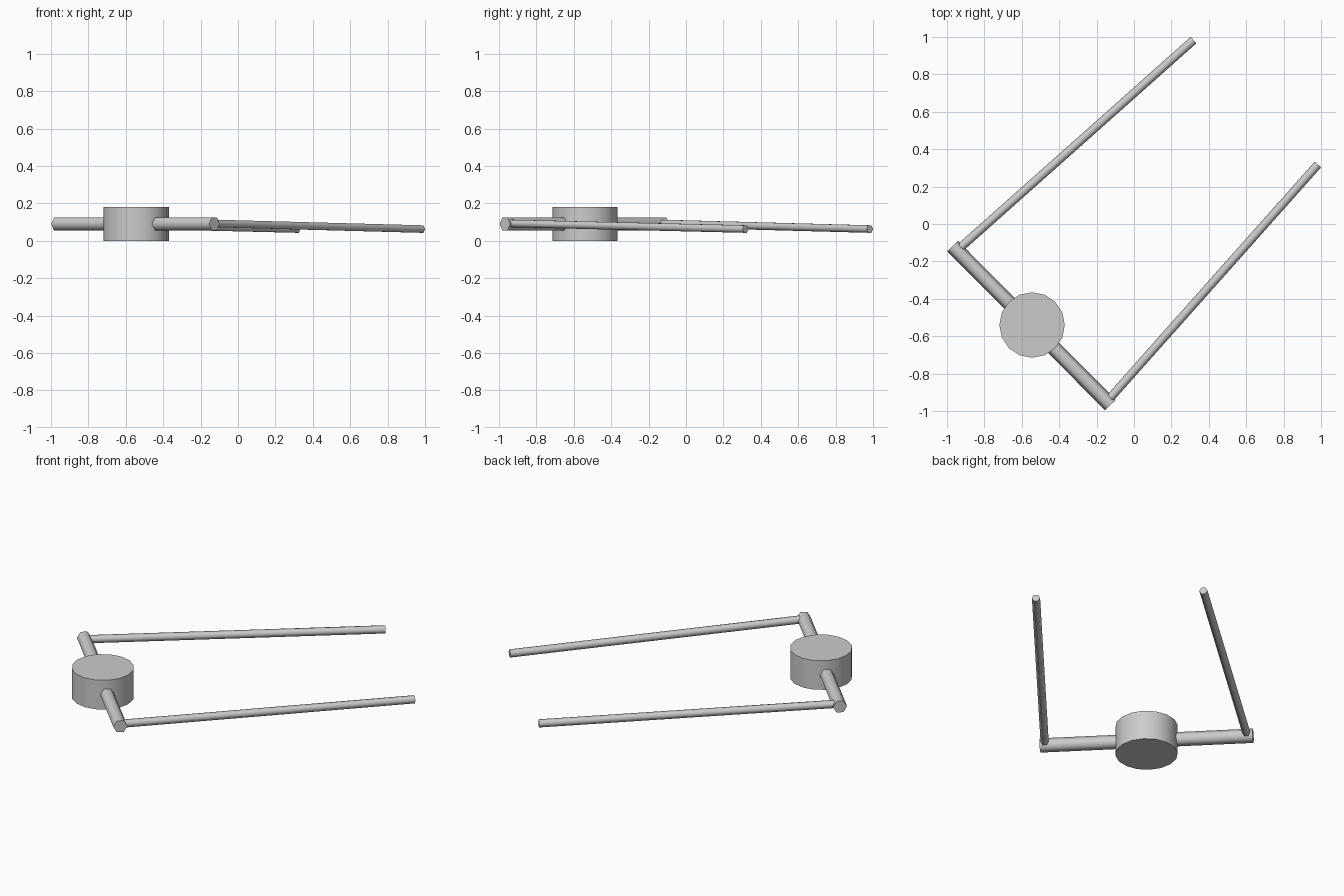
import bpy
from math import radians
from mathutils import Matrix, Vector

cube = bpy.data.objects.get("Cube")
if cube:
    bpy.data.objects.remove(cube, do_unlink=True)

# Single grey material
grey = bpy.data.materials.new("plain_grey")
grey.use_nodes = True
COLOUR = (0.6, 0.6, 0.6, 1)
grey.diffuse_color = COLOUR
grey.node_tree.nodes["Principled BSDF"].inputs["Base Color"].default_value = COLOUR


def rod(name, start, end, radius, sides):
    """Capped prism from start to end, with a corner pointing sideways."""
    start, end = Vector(start), Vector(end)
    axis = (end - start).normalized()
    up = Vector((0, 0, 1))
    side = axis.cross(up)
    side = side.normalized() if side.length > 0.01 else Vector((1, 0, 0))
    bpy.ops.mesh.primitive_cylinder_add(vertices=sides, radius=radius,
                                        depth=(end - start).length)
    obj = bpy.context.object
    obj.name = name
    # Cylinder corners start on local y, so local y becomes the sideways axis
    turn = Matrix((side.cross(axis), side, axis)).transposed()
    obj.matrix_world = Matrix.Translation((start + end) / 2) @ turn.to_4x4()
    obj.data.materials.append(grey)
    bpy.ops.object.shade_smooth_by_angle(angle=radians(65))
    return obj


# Round hub
rod("hub", (-0.545, -0.54, 0), (-0.545, -0.54, 0.18), 0.175, 16)

# Crossbar through the hub
rod("crossbar", (-0.97, -0.118, 0.09), (-0.126, -0.968, 0.09), 0.04, 6)

# Two long arms, mirrored across the diagonal
for name, swap in (("left_arm", True), ("right_arm", False)):
    a, b = (-0.935, -0.132), (0.318, 0.983)
    if swap:
        a, b = a[::-1], b[::-1]
    rod(name, (*a, 0.093), (*b, 0.063), 0.023, 6)
